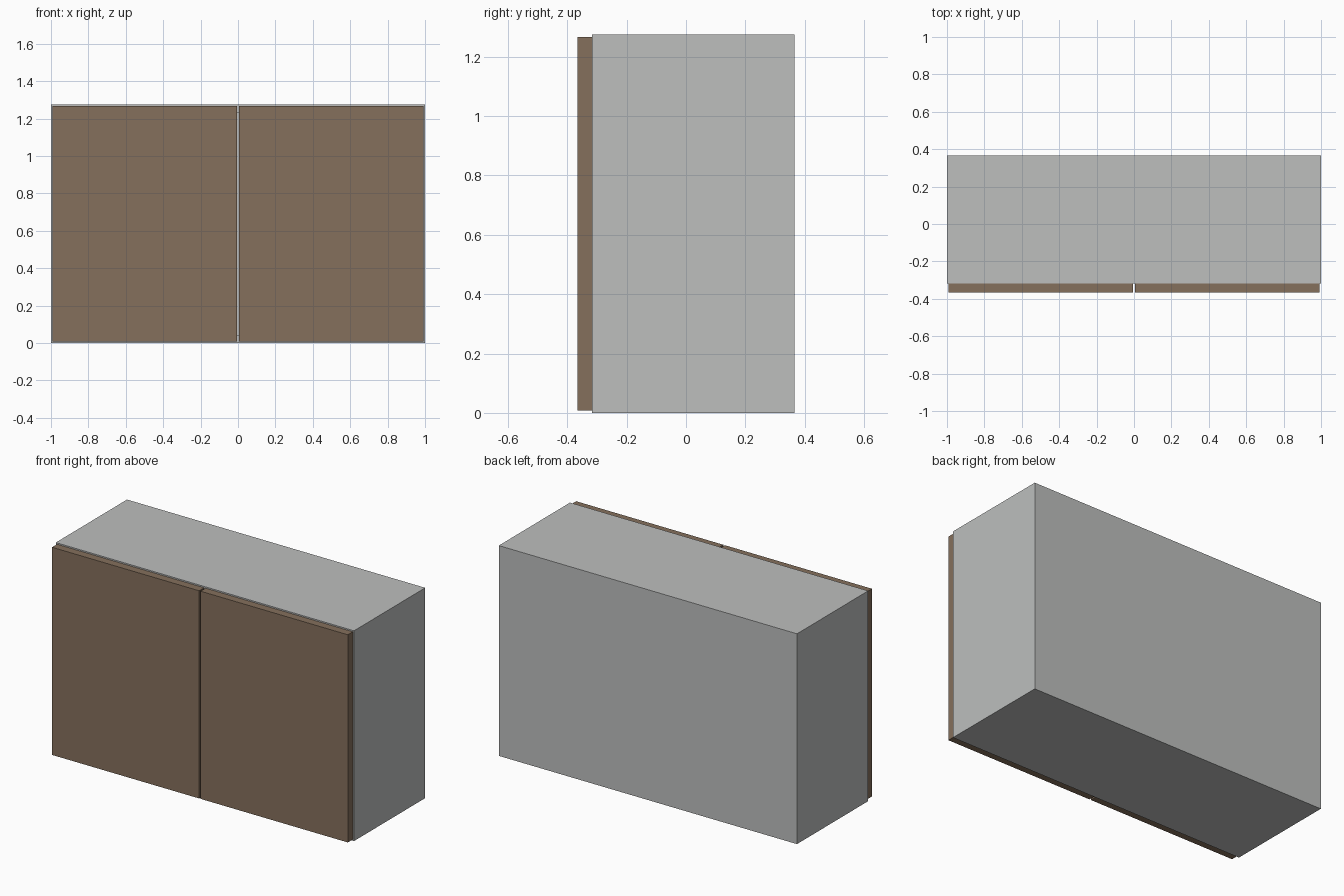
import bpy

if "Cube" in bpy.data.objects:
    bpy.data.objects.remove(bpy.data.objects["Cube"])

W, D, H = 1.0, 0.365, 1.275      # half width, half depth, height
T = 0.042                        # board thickness
FRONT = -0.317                   # front edge of the carcass


def material(name, rgb):
    m = bpy.data.materials.new(name)
    m.diffuse_color = (*rgb, 1)
    m.use_nodes = True
    m.node_tree.nodes["Principled BSDF"].inputs["Base Color"].default_value = m.diffuse_color
    return m


grey = material("light grey board", (0.51, 0.52, 0.515))
brown = material("brown door", (0.235, 0.162, 0.107))


def box(name, lo, hi, mat):
    centre = [(a + b) / 2 for a, b in zip(lo, hi)]
    bpy.ops.mesh.primitive_cube_add(size=1, location=centre)
    ob = bpy.context.object
    ob.name = name
    ob.scale = [b - a for a, b in zip(lo, hi)]
    bpy.ops.object.transform_apply(location=False, rotation=False, scale=True)
    ob.data.materials.append(mat)
    return ob


# Side panels and doors, mirrored left and right
for side, s in (("left", -1), ("right", 1)):
    x = sorted((s * (W - T), s * W))
    box(side + "_side_panel", (x[0], FRONT, 0), (x[1], D, H), grey)
    x = sorted((s * 0.005, s * 0.992))
    box(side + "_door", (x[0], -D, 0.008), (x[1], FRONT, H - 0.008), brown)

# Bottom, top and back boards between the sides
inner = W - T
back = D - T
box("bottom_panel", (-inner, FRONT, 0), (inner, back, T), grey)
box("top_panel", (-inner, FRONT, H - T), (inner, back, H), grey)
box("back_panel", (-inner, back, 0), (inner, D, H), grey)
